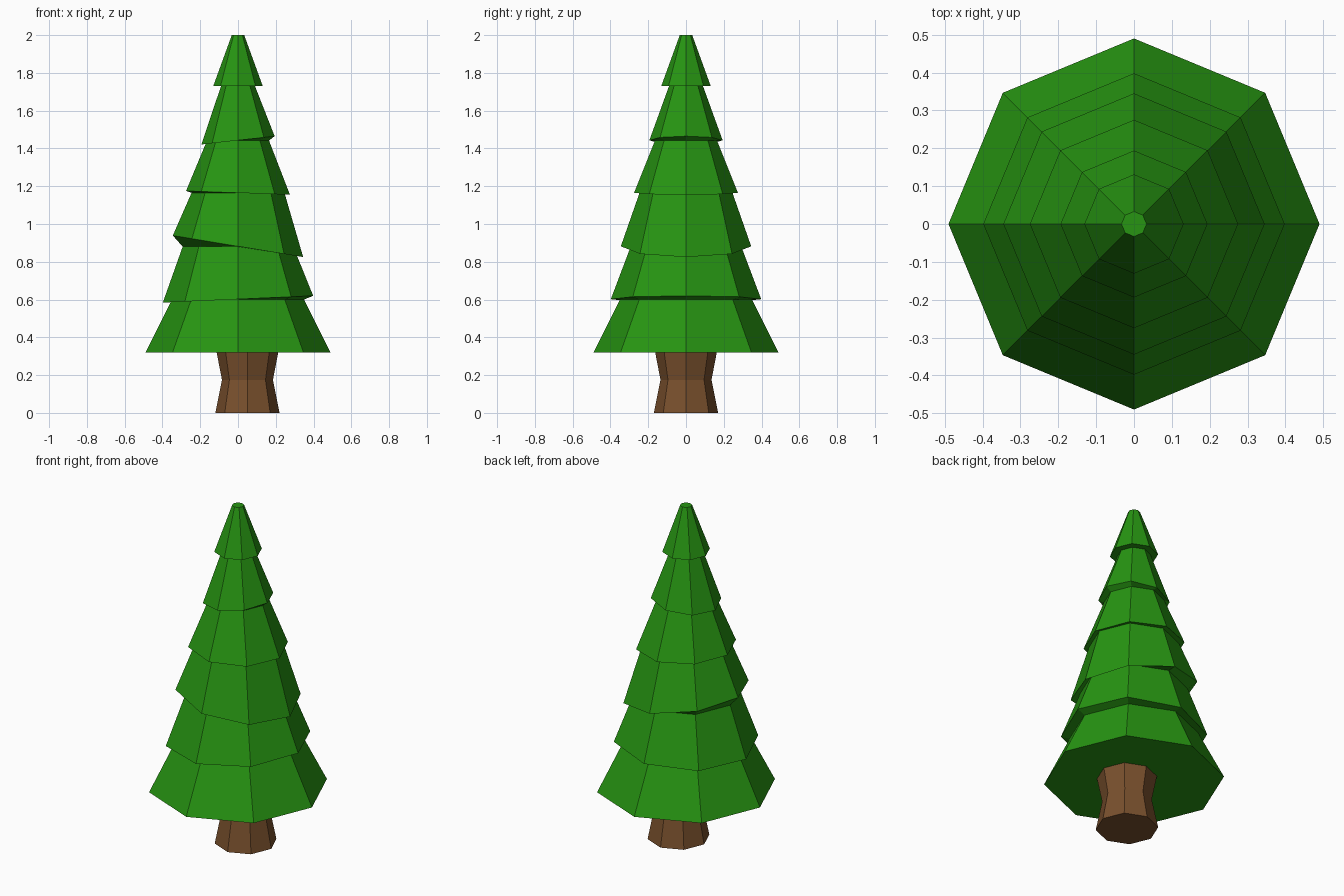
import bpy, bmesh
from math import cos, sin, pi

if "Cube" in bpy.data.objects:
    bpy.data.objects.remove(bpy.data.objects["Cube"])

SIDES = 8


def material(name, color):
    mat = bpy.data.materials.new(name)
    mat.diffuse_color = (*color, 1)
    mat.use_nodes = True
    mat.node_tree.nodes["Principled BSDF"].inputs["Base Color"].default_value = mat.diffuse_color
    return mat


def ring_solid(name, rings, mat, cx=0.0, cap_top=True):
    """Stack octagonal rings (radius, height, sideways tilt) into one faceted skin."""
    bm = bmesh.new()
    loops = []
    for r, z, tilt in rings:
        loop = []
        for i in range(SIDES):
            c, s = cos(2 * pi * i / SIDES), sin(2 * pi * i / SIDES)
            loop.append(bm.verts.new((cx + r * c, r * s, z + tilt * c)))
        loops.append(loop)
    for a, b in zip(loops, loops[1:]):
        for i in range(SIDES):
            j = (i + 1) % SIDES
            bm.faces.new((a[i], a[j], b[j], b[i]))
    bm.faces.new(loops[0][::-1])
    if cap_top:
        bm.faces.new(loops[-1])
    mesh = bpy.data.meshes.new(name)
    bm.to_mesh(mesh)
    bm.free()
    mesh.materials.append(mat)
    obj = bpy.data.objects.new(name, mesh)
    bpy.context.collection.objects.link(obj)
    return obj


green = material("foliage_green", (0.02, 0.30, 0.006))
brown = material("bark_brown", (0.19, 0.08, 0.026))

# Trunk: slightly off-centre with a pinched waist
ring_solid("trunk", [(0.17, 0, 0), (0.135, 0.175, 0), (0.163, 0.32, 0)],
           brown, cx=0.05, cap_top=False)

# Foliage: each tier's level neck is followed by a wider, tilted skirt edge
foliage = [
    (0.49, 0.32, 0),
    (0.35, 0.60, 0), (0.398, 0.602, 0.018),
    (0.293, 0.88, 0), (0.345, 0.882, -0.057),
    (0.246, 1.165, 0), (0.275, 1.165, -0.01),
    (0.164, 1.442, 0), (0.194, 1.443, 0.022),
    (0.09, 1.73, 0), (0.131, 1.73, 0),
    (0.033, 2.0, 0),
]
ring_solid("foliage", foliage, green)
